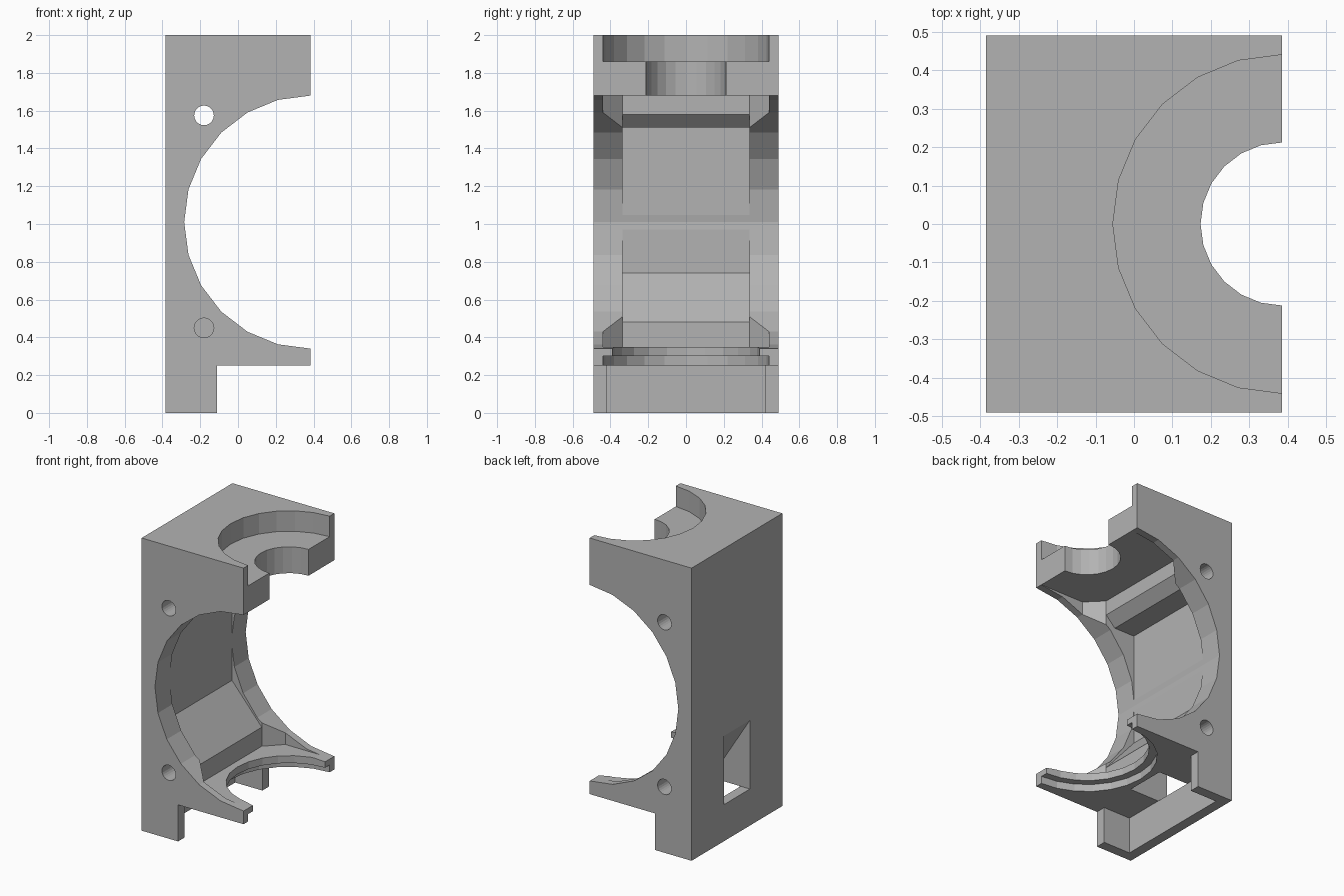
import bpy, math
from mathutils import Vector

cube = bpy.data.objects.get("Cube")
if cube:
    bpy.data.objects.remove(cube, do_unlink=True)

grey = bpy.data.materials.new("plain grey")
grey.use_nodes = True
colour = (0.45, 0.45, 0.45, 1)
grey.diffuse_color = colour
grey.node_tree.nodes["Principled BSDF"].inputs["Base Color"].default_value = colour

OPEN = 0.385            # x of the open side, where all round cuts are centred
W, D = 0.385, 0.49      # half width and half depth


def prism(name, profile, axis, lo, hi):
    """Extrude a 2D profile along y (profile is x, z) or z (profile is x, y)."""
    def place(p, t):
        return Vector((p[0], t, p[1])) if axis == "y" else Vector((p[0], p[1], t))
    n = len(profile)
    verts = [place(p, t) for t in (lo, hi) for p in profile]
    faces = [tuple(range(n)), tuple(range(2 * n - 1, n - 1, -1))]
    faces += [(i, i + n, (i + 1) % n + n, (i + 1) % n) for i in range(n)]
    mesh = bpy.data.meshes.new(name)
    mesh.from_pydata(verts, [], faces)
    mesh.materials.append(grey)
    obj = bpy.data.objects.new(name, mesh)
    bpy.context.collection.objects.link(obj)
    # Make the normals point outwards
    bpy.context.view_layer.objects.active = obj
    obj.select_set(True)
    bpy.ops.object.mode_set(mode="EDIT")
    bpy.ops.mesh.select_all(action="SELECT")
    bpy.ops.mesh.normals_make_consistent(inside=False)
    bpy.ops.object.mode_set(mode="OBJECT")
    obj.select_set(False)
    return obj


def circle(cx, cy, r, n=24):
    return [(cx + r * math.cos(math.tau * i / n), cy + r * math.sin(math.tau * i / n))
            for i in range(n)]


def rect(x0, x1, y0, y1):
    return [(x0, y0), (x1, y0), (x1, y1), (x0, y1)]


# Housing block with its stepped foot
housing = prism("motor_housing",
                [(-W, 0), (-0.11, 0), (-0.11, 0.25), (W, 0.25), (W, 2), (-W, 2)],
                "y", -D, D)


def cut(name, profile, axis, lo, hi):
    cutter = prism(name, profile, axis, lo, hi)
    cutter.hide_render = True
    mod = housing.modifiers.new(name, "BOOLEAN")
    mod.operation, mod.solver, mod.object = "DIFFERENCE", "EXACT", cutter
    bpy.context.view_layer.objects.active = housing
    bpy.ops.object.modifier_apply(modifier=name)
    bpy.data.objects.remove(cutter, do_unlink=True)


# Motor pocket with chamfered corners
cut("motor_pocket",
    [(1, -0.44), (0.05, -0.44), (-0.055, -0.335),
     (-0.055, 0.335), (0.05, 0.44), (1, 0.44)], "z", 0.35, 1.68)

# Rear cavity with a sloping floor and a chamfered ceiling edge
cut("rear_cavity",
    [(-0.28, 0.74), (-0.055, 0.48), (0.1, 0.48), (0.1, 1.58),
     (-0.055, 1.58), (-0.125, 1.51), (-0.28, 1.51)], "y", -0.335, 0.335)

# Large round side opening
cut("side_opening", circle(OPEN, 1.01, 0.67), "y", -1, 1)

# Shaft hole and recess in the top, stepped ring in the floor
cut("top_recess", circle(OPEN, 0, 0.44), "z", 1.86, 2.2)
cut("shaft_hole", circle(OPEN, 0, 0.212), "z", 1.6, 1.95)
cut("floor_ring_upper", circle(OPEN, 0, 0.39), "z", 0.28, 0.42)
cut("floor_ring_lower", circle(OPEN, 0, 0.44), "z", 0.1, 0.30)

# Hollow of the foot, open to the front of the motor
cut("foot_hollow", rect(-0.315, 0.2, -0.42, 0.42), "z", -0.2, 0.25)

# Cable passage from the back window down into the foot
cut("cable_passage",
    [(-0.5, 0.25), (-0.315, 0.25), (-0.315, 0.2), (-0.09, 0.2), (-0.09, 0.25),
     (-0.385, 0.72), (-0.5, 0.72)], "y", -0.14, 0.14)

# Screw holes: the upper goes through, the lower pair is blind
cut("upper_screw_hole", circle(-0.18, 1.575, 0.052), "y", -1, 1)
for side in (-1, 1):
    lo, hi = sorted((side * 0.335, side * 1))
    cut("lower_screw_hole", circle(-0.18, 0.45, 0.052), "y", lo, hi)
